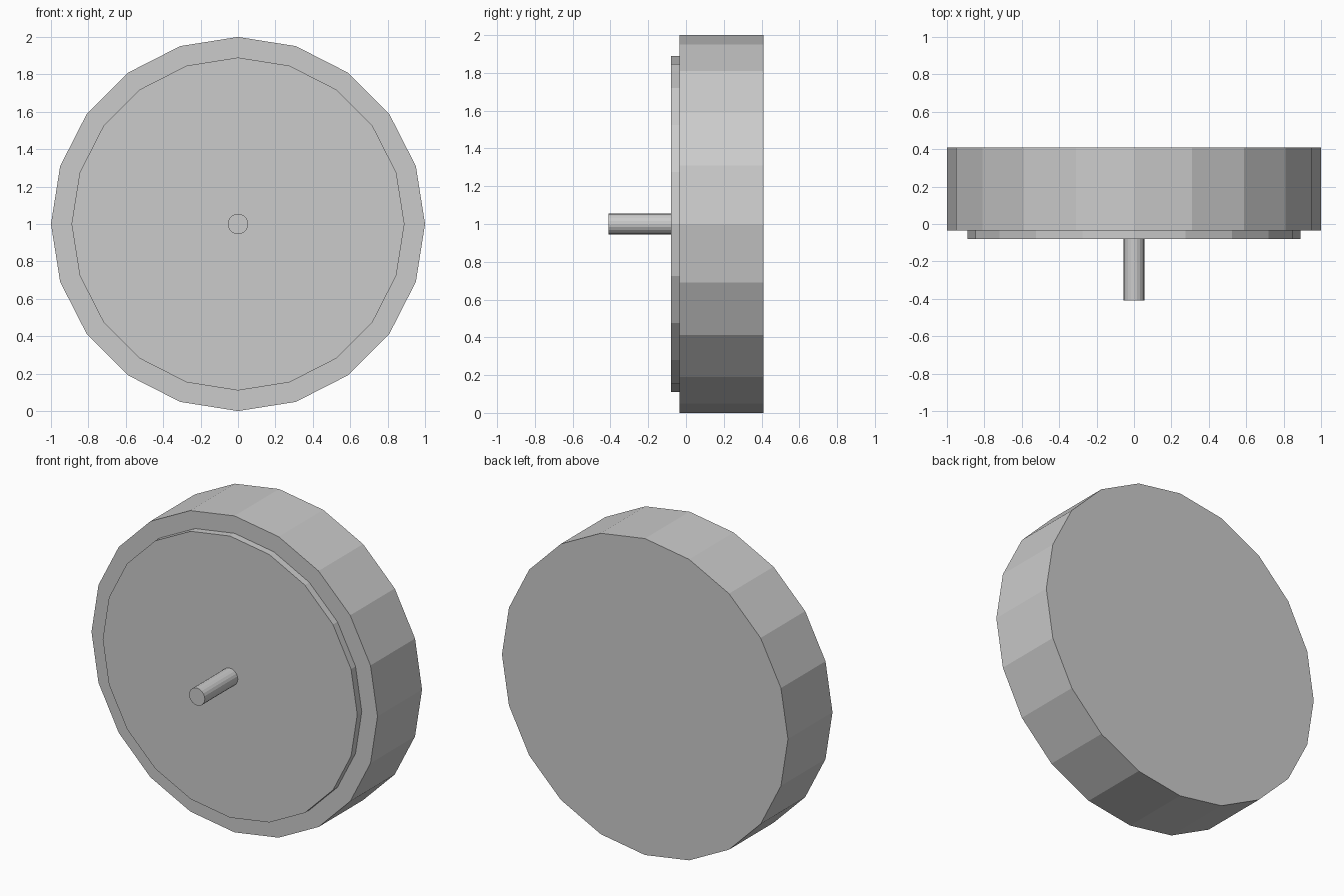
import bpy
from math import pi

cube = bpy.data.objects.get("Cube")
if cube:
    bpy.data.objects.remove(cube, do_unlink=True)

# Single plain grey
grey = bpy.data.materials.new("light_grey")
grey.use_nodes = True
colour = (0.6, 0.6, 0.6, 1)
grey.diffuse_color = colour
grey.node_tree.nodes["Principled BSDF"].inputs["Base Color"].default_value = colour


def disc(name, radius, front, back, sides=20):
    """Flat-shaded cylinder lying along y."""
    bpy.ops.mesh.primitive_cylinder_add(
        vertices=sides, radius=radius, depth=back - front,
        location=(0, (front + back) / 2, 1), rotation=(pi / 2, 0, 0))
    part = bpy.context.object
    part.name = name
    part.data.materials.append(grey)
    return part


# Main drum, raised front plate and central shaft
disc("drum", 1.0, -0.035, 0.41)
disc("front_plate", 0.89, -0.08, -0.035)
disc("shaft", 0.055, -0.41, -0.08)
